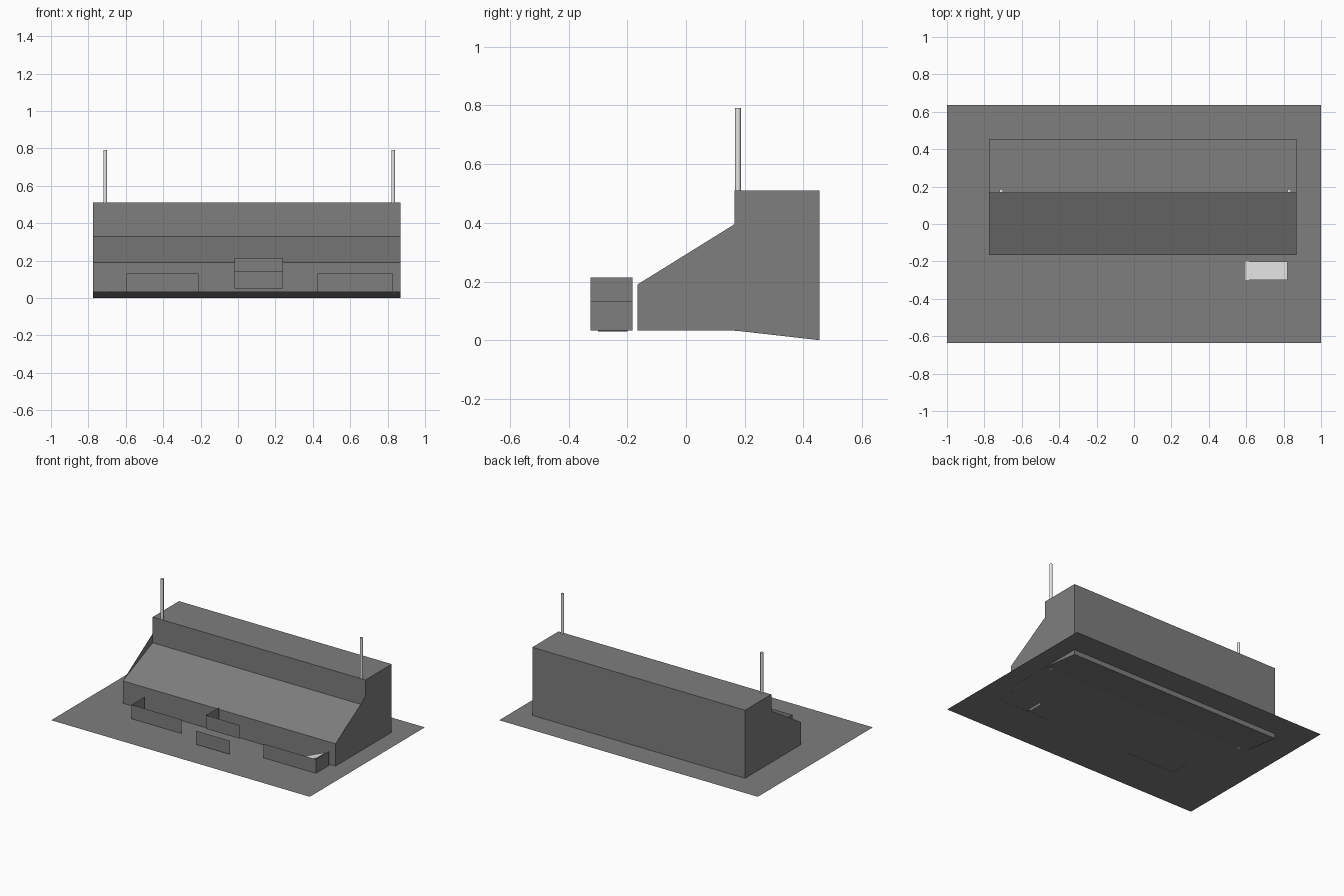
import bpy, bmesh, math
from mathutils import Vector

if "Cube" in bpy.data.objects:
    bpy.data.objects.remove(bpy.data.objects["Cube"])


def material(name, value):
    m = bpy.data.materials.new(name)
    m.use_nodes = True
    colour = (value, value, value, 1)
    m.diffuse_color = colour
    m.node_tree.nodes["Principled BSDF"].inputs["Base Color"].default_value = colour
    return m


dark = material("dark grey", 0.21)
light = material("light grey", 0.8)


def finish(name, bm, mat):
    mesh = bpy.data.meshes.new(name)
    bm.to_mesh(mesh)
    bm.free()
    mesh.materials.append(mat)
    obj = bpy.data.objects.new(name, mesh)
    bpy.context.collection.objects.link(obj)
    return obj


def sheet(name, points, mat):
    """One flat face."""
    bm = bmesh.new()
    bm.faces.new([bm.verts.new(p) for p in points])
    return finish(name, bm, mat)


def prism(name, points, offset, mat):
    """A closed outline swept along an offset."""
    bm = bmesh.new()
    face = bm.faces.new([bm.verts.new(p) for p in points])
    result = bmesh.ops.extrude_face_region(bm, geom=[face], use_keep_orig=True)
    moved = [v for v in result["geom"] if isinstance(v, bmesh.types.BMVert)]
    bmesh.ops.translate(bm, verts=moved, vec=offset)
    bmesh.ops.recalc_face_normals(bm, faces=bm.faces)
    return finish(name, bm, mat)


def screen(name, path, z0, z1):
    """Upright thin panels standing along a path seen from above."""
    bm = bmesh.new()
    low = [bm.verts.new((x, y, z0)) for x, y in path]
    high = [bm.verts.new((x, y, z1)) for x, y in path]
    for i in range(len(path) - 1):
        bm.faces.new((low[i], low[i + 1], high[i + 1], high[i]))
    return finish(name, bm, dark)


# Ground sheet
GROUND = 0.034
sheet("ground", [(-1, -0.635, GROUND), (1, -0.635, GROUND),
                 (1, 0.635, GROUND), (-1, 0.635, GROUND)], dark)

# Main hall with its sloping front roof and dipping base
LEFT, RIGHT, FRONT, STEP, BACK = 0.87, -0.775, -0.165, 0.165, 0.455
profile = [(FRONT, 0.033), (FRONT, 0.19), (STEP, 0.33), (STEP, 0.51),
           (BACK, 0.51), (BACK, 0), (STEP, 0.033)]
prism("hall", [(RIGHT, y, z) for y, z in profile], Vector((LEFT - RIGHT, 0, 0)), dark)

# End panels rising above the roof slope
for side, x in (("left", LEFT), ("right", RIGHT)):
    sheet(side + "_gable_panel",
          [(x, FRONT, 0.19), (x, STEP, 0.33), (x, STEP, 0.395)], dark)

# Low screens in front of the hall
NEAR, FAR = -0.325, -0.183
screen("right_screen", [(-0.595, FAR), (-0.595, NEAR), (-0.21, NEAR)], 0.033, 0.132)
screen("left_screen", [(0.425, NEAR), (0.83, NEAR), (0.83, FAR)], 0.033, 0.132)
screen("raised_middle_screen", [(-0.02, FAR), (-0.02, NEAR), (0.24, NEAR)], 0.118, 0.213)
screen("front_middle_screen", [(-0.02, -0.433), (0.24, -0.433)], 0.05, 0.145)

# Tilted plate behind the left screen
prism("ramp", [(0.595, -0.3, 0.03), (0.82, -0.3, 0.126),
               (0.82, -0.2, 0.126), (0.595, -0.2, 0.03)], Vector((0, 0, 0.004)), light)

# Poles running up through the hall
for side, x in (("left", 0.83), ("right", -0.71)):
    bm = bmesh.new()
    bmesh.ops.create_cone(bm, cap_ends=True, segments=12, radius1=0.01,
                          radius2=0.01, depth=0.76)
    bmesh.ops.translate(bm, verts=bm.verts, vec=(x, 0.177, 0.411))
    for f in bm.faces:
        f.smooth = abs(f.normal.z) < 0.5
    for e in bm.edges:
        e.smooth = all(f.smooth for f in e.link_faces)
    finish(side + "_pole", bm, light)
